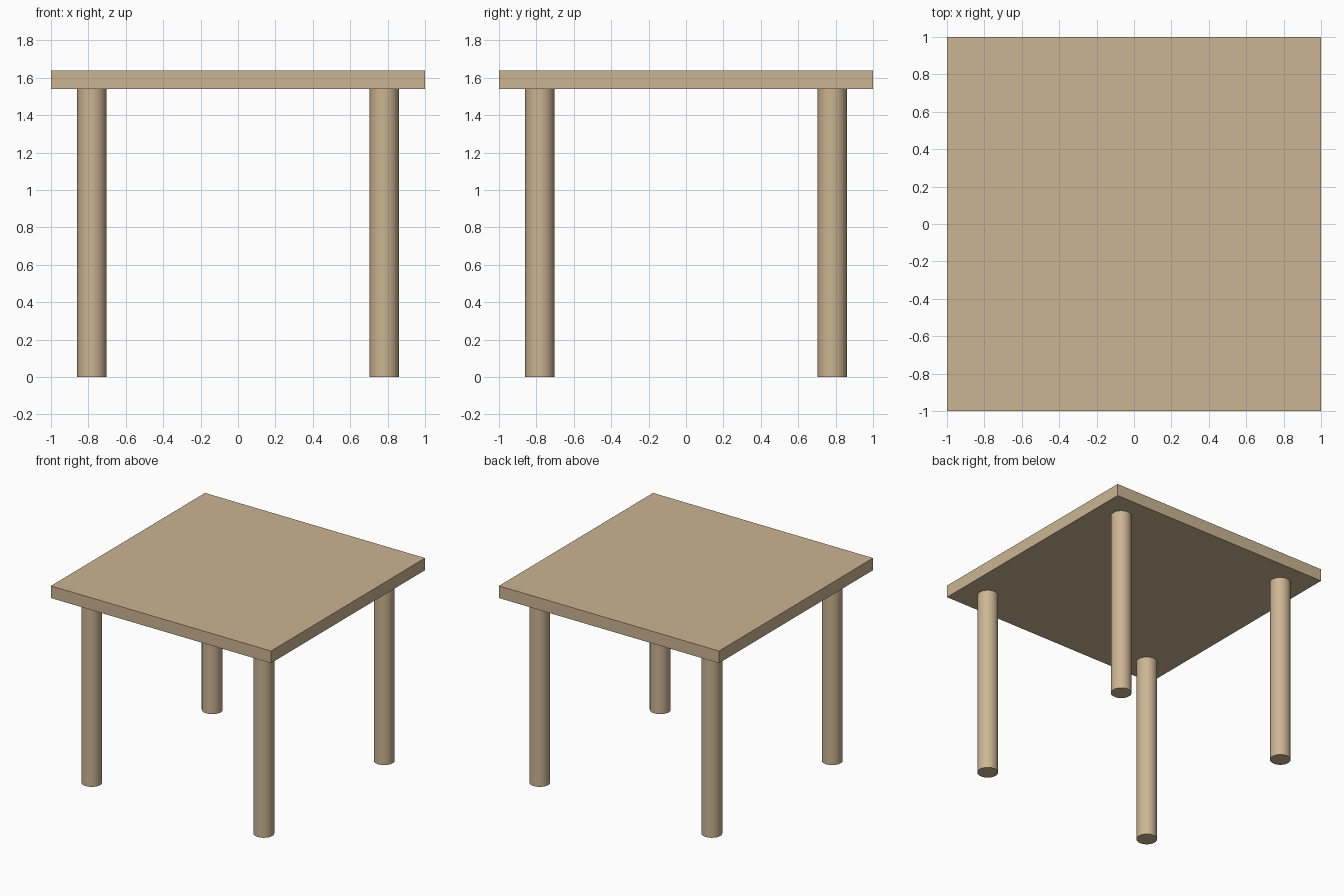
import bpy
import math

if "Cube" in bpy.data.objects:
    bpy.data.objects.remove(bpy.data.objects["Cube"])

TOP_Z, UNDER_Z = 1.64, 1.54      # table top faces
LEG_R, LEG_POS = 0.078, 0.782    # leg radius and offset from centre

wood = bpy.data.materials.new("wood")
wood.diffuse_color = (0.60, 0.46, 0.29, 1)
wood.use_nodes = True
wood.node_tree.nodes["Principled BSDF"].inputs["Base Color"].default_value = wood.diffuse_color


def finish(name):
    obj = bpy.context.object
    obj.name = name
    obj.data.materials.append(wood)
    return obj


# Square table top
bpy.ops.mesh.primitive_cube_add(size=1, location=(0, 0, (TOP_Z + UNDER_Z) / 2))
top = bpy.context.object
top.scale = (2, 2, TOP_Z - UNDER_Z)
bpy.ops.object.transform_apply(location=False, rotation=False, scale=True)
finish("table_top")

# Four round legs
for y, depth_name in ((-1, "front"), (1, "back")):
    for x, side_name in ((-1, "left"), (1, "right")):
        bpy.ops.mesh.primitive_cylinder_add(
            vertices=32, radius=LEG_R, depth=UNDER_Z,
            location=(x * LEG_POS, y * LEG_POS, UNDER_Z / 2))
        finish(f"{depth_name}_{side_name}_leg")
        bpy.ops.object.shade_smooth_by_angle(angle=math.radians(30))
